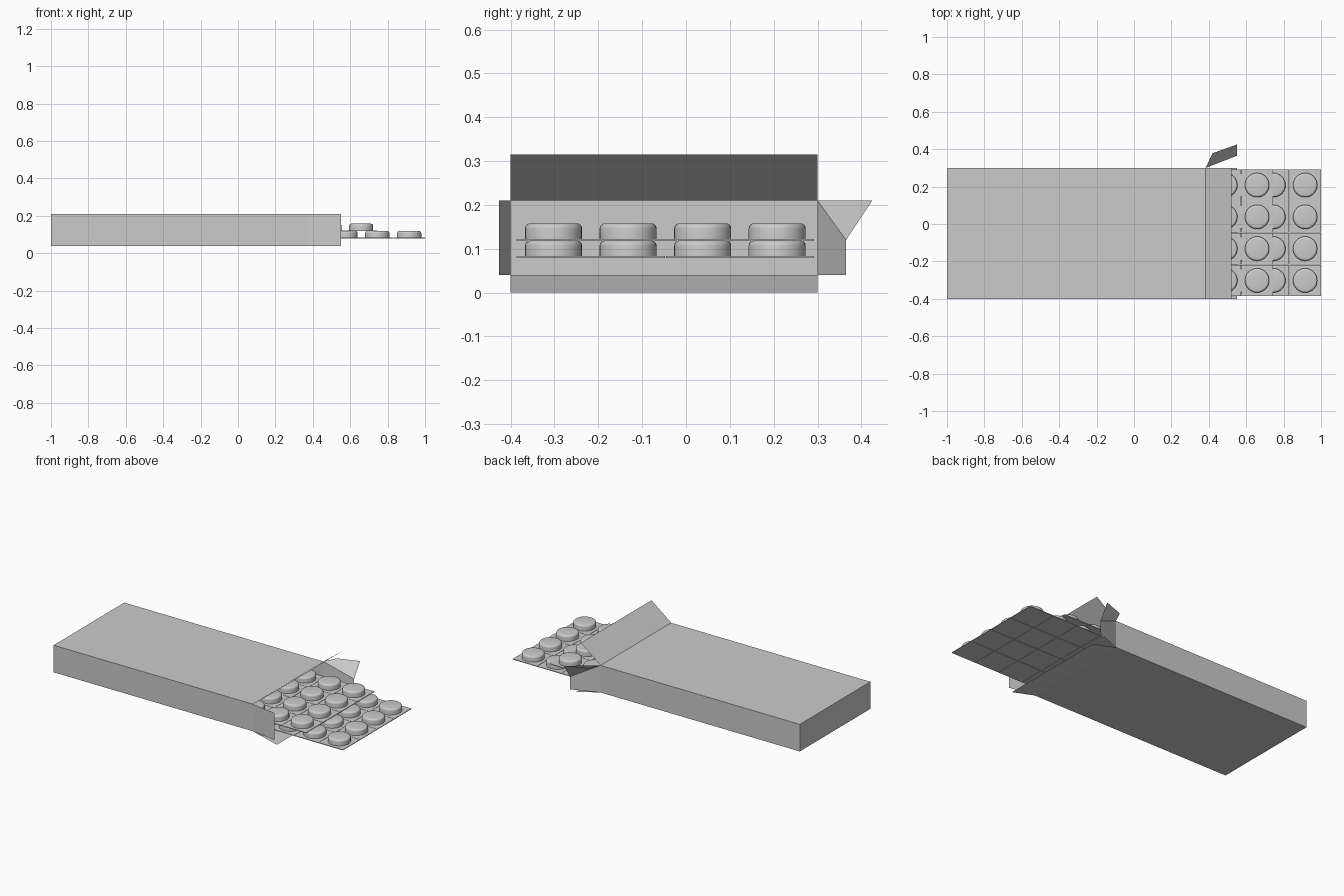
import bpy, bmesh
from mathutils import Matrix

if "Cube" in bpy.data.objects:
    bpy.data.objects.remove(bpy.data.objects["Cube"])

X0, X1 = -1.0, 0.383        # closed end, open end
Y0, Y1 = -0.40, 0.30
Z0, Z1 = 0.04, 0.21
PITCH = 0.17                # blister cell spacing


def add_object(name, mesh):
    ob = bpy.data.objects.new(name, mesh)
    bpy.context.collection.objects.link(ob)
    return ob


def panel(name, points, faces=None):
    me = bpy.data.meshes.new(name)
    me.from_pydata(points, [], faces or [tuple(range(len(points)))])
    return add_object(name, me)


# carton sleeve: a thin box with its +x end open
bm = bmesh.new()
bmesh.ops.create_cube(bm, size=1)
bmesh.ops.scale(bm, vec=(X1 - X0, Y1 - Y0, Z1 - Z0), verts=bm.verts)
bmesh.ops.translate(bm, vec=((X0 + X1) / 2, (Y0 + Y1) / 2, (Z0 + Z1) / 2), verts=bm.verts)
end = [f for f in bm.faces if f.normal.x > 0.9]
bmesh.ops.delete(bm, geom=end, context='FACES_ONLY')
me = bpy.data.meshes.new("carton")
bm.to_mesh(me)
bm.free()
add_object("carton", me)

# opened end flaps
panel("top_flap", [(X1, Y0, Z1), (0.52, Y0, 0.315), (0.52, Y1, 0.315), (X1, Y1, Z1)])
panel("bottom_flap", [(X1, Y0, Z0), (X1, Y1, Z0), (0.55, Y1, 0), (0.55, Y0, 0)])
panel("front_flap", [(X1, Y0, Z0), (0.55, -0.426, Z0), (0.55, -0.426, Z1), (X1, Y0, Z1)])
# rear side flap is creased, its upper corner bending outward
panel("rear_flap",
      [(X1, Y1, Z0), (0.55, 0.365, Z0), (0.55, 0.365, 0.12),
       (0.55, 0.425, Z1), (0.42, 0.378, Z1), (X1, Y1, Z1)],
      [(0, 1, 2, 5), (5, 2, 3, 4)])


# one blister cell: foil plate with a rounded pill pocket
def cell_mesh():
    bm = bmesh.new()
    plate = bmesh.ops.create_cube(bm, size=1)["verts"]
    bmesh.ops.scale(bm, vec=(0.168, 0.168, 0.004), verts=plate)
    h = 0.038
    bmesh.ops.create_cone(bm, cap_ends=True, segments=32, radius1=0.065, radius2=0.065,
                          depth=h, matrix=Matrix.Translation((0, 0, h / 2)))
    rim = [e for e in bm.edges if all(v.co.z > h - 1e-4 for v in e.verts)]
    bmesh.ops.bevel(bm, geom=rim, offset=0.012, segments=4, profile=0.5, affect='EDGES')
    me = bpy.data.meshes.new("blister_cell")
    bm.to_mesh(me)
    bm.free()
    return me


# two staggered blister sheets, each 8 x 4 cells
for name, x_end, z in (("lower_blister", 1.0, 0.081), ("upper_blister", 0.743, 0.120)):
    ob = add_object(name, cell_mesh())
    ob.location = (x_end - PITCH / 2, -0.302, z)
    for axis, count, step in (("x", 8, (-PITCH, 0, 0)), ("y", 4, (0, PITCH, 0))):
        m = ob.modifiers.new("array_" + axis, 'ARRAY')
        m.count = count
        m.use_relative_offset = False
        m.use_constant_offset = True
        m.constant_offset_displace = step
    bpy.ops.object.select_all(action='DESELECT')
    ob.select_set(True)
    bpy.context.view_layer.objects.active = ob
    bpy.ops.object.shade_smooth_by_angle()
